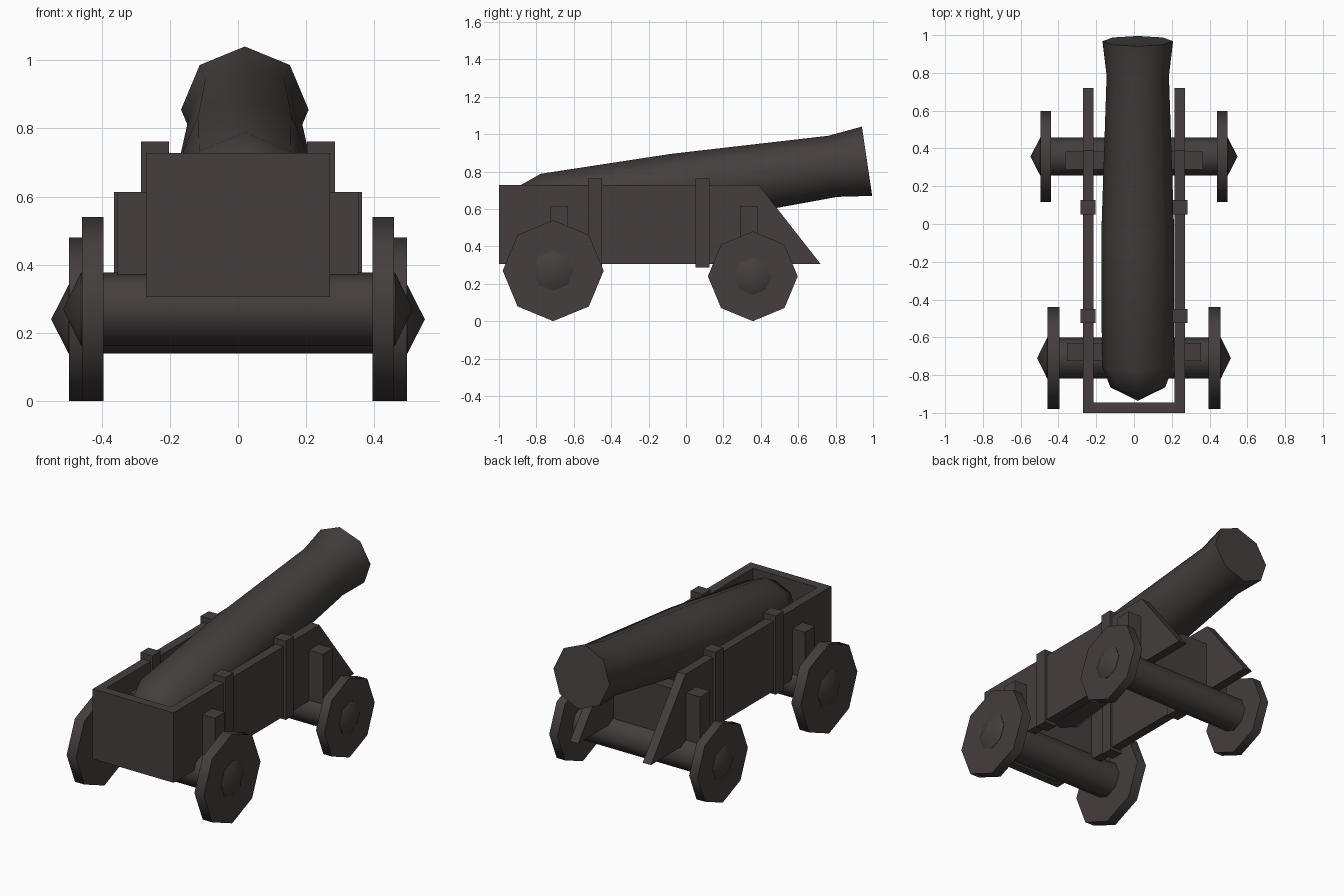
import bpy, bmesh, math
from mathutils import Matrix, Vector

if "Cube" in bpy.data.objects:
    bpy.data.objects.remove(bpy.data.objects["Cube"])

iron = bpy.data.materials.new("dark_brown_iron")
iron.diffuse_color = (0.058, 0.049, 0.047, 1)
iron.use_nodes = True
iron.node_tree.nodes["Principled BSDF"].inputs["Base Color"].default_value = iron.diffuse_color


def finish(name, bm, smooth=False):
    bmesh.ops.recalc_face_normals(bm, faces=bm.faces)
    me = bpy.data.meshes.new(name)
    bm.to_mesh(me)
    bm.free()
    me.materials.append(iron)
    ob = bpy.data.objects.new(name, me)
    bpy.context.collection.objects.link(ob)
    if smooth:
        bpy.ops.object.select_all(action='DESELECT')
        ob.select_set(True)
        bpy.context.view_layer.objects.active = ob
        bpy.ops.object.shade_smooth_by_angle(angle=math.radians(50))
    return ob


def box(name, x, y, z):
    bm = bmesh.new()
    bmesh.ops.create_cube(bm, size=1)
    for v in bm.verts:
        v.co = [r[0] + (c + 0.5) * (r[1] - r[0]) for c, r in zip(v.co, (x, y, z))]
    return finish(name, bm)


def lathe(name, rings, origin, axis, up):
    """Eight-sided turned part: rings of (distance along axis, radius); radius 0 is a point."""
    axis, up = Vector(axis).normalized(), Vector(up).normalized()
    side = axis.cross(up)
    bm = bmesh.new()
    loops = []
    for d, r in rings:
        c = Vector(origin) + axis * d
        if r == 0:
            loops.append([bm.verts.new(c)] * 8)
        else:
            loops.append([bm.verts.new(c + (up * math.cos(a) + side * math.sin(a)) * r)
                          for a in (i * math.pi / 4 for i in range(8))])
    for p, q in zip(loops, loops[1:]):
        for i in range(8):
            j = (i + 1) % 8
            bm.faces.new(list(dict.fromkeys((p[i], p[j], q[j], q[i]))))
    for end, ring in ((loops[0], rings[0]), (loops[-1], rings[-1])):
        if ring[1] > 0:
            bm.faces.new(end)
    return finish(name, bm, True)


# Carriage: side profile extruded across, then hollowed to leave two cheeks and an end board
bm = bmesh.new()
profile = [(-1, 0.305), (-1, 0.727), (0.39, 0.727), (0.72, 0.305)]
face = bm.faces.new([bm.verts.new((-0.27, y, z)) for y, z in profile])
ext = bmesh.ops.extrude_face_region(bm, geom=[face])
bmesh.ops.translate(bm, vec=(0.54, 0, 0),
                    verts=[g for g in ext["geom"] if isinstance(g, bmesh.types.BMVert)])
carriage = finish("carriage", bm)
cutter = box("carriage_cutter", (-0.215, 0.215), (-0.945, 1.5), (0, 1.5))
cutter.hide_render = True
mod = carriage.modifiers.new("hollow", 'BOOLEAN')
mod.operation = 'DIFFERENCE'
mod.solver = 'EXACT'
mod.object = cutter
bpy.context.view_layer.objects.active = carriage
bpy.ops.object.modifier_apply(modifier=mod.name)
bpy.data.objects.remove(cutter)

# Barrel, tilted upwards toward the muzzle
tilt = math.radians(8.45)
axis = (0, math.cos(tilt), math.sin(tilt))
up = (0, -math.sin(tilt), math.cos(tilt))
lathe("barrel", [(-1.925, 0), (-1.853, 0.145), (-1.735, 0.19), (-1.03, 0.193),
                 (-0.185, 0.165), (0, 0.187)], (0.02, 0.968, 0.855), axis, up)

# Straps over the cheeks
for s, side in ((-1, "left"), (1, "right")):
    for y, end in ((-0.487, "front"), (0.088, "back")):
        box(f"strap_{end}_{side}", sorted((s * 0.203, s * 0.284)),
            (y - 0.038, y + 0.038), (0.287, 0.762))

# Axles with pointed hub caps, wheels and axle blocks
for end, y, r, hub, inner, outer, tip, block, by in (
        ("front", -0.71, 0.27, 0.108, 0.395, 0.458, 0.513, 0.354, -0.678),
        ("back", 0.357, 0.24, 0.1, 0.439, 0.495, 0.548, 0.364, 0.337)):
    lathe(f"axle_{end}", [(-tip, 0), (-outer - 0.002, hub), (outer + 0.002, hub), (tip, 0)],
          (0, y, r), (1, 0, 0), (0, 0, 1))
    for s, side in ((-1, "left"), (1, "right")):
        lathe(f"wheel_{end}_{side}", [(inner, r), (outer, r)], (0, y, r), (s, 0, 0), (0, 0, 1))
    box(f"axle_block_{end}", (-block, block), (by - 0.048, by + 0.048), (0.26, 0.613))
